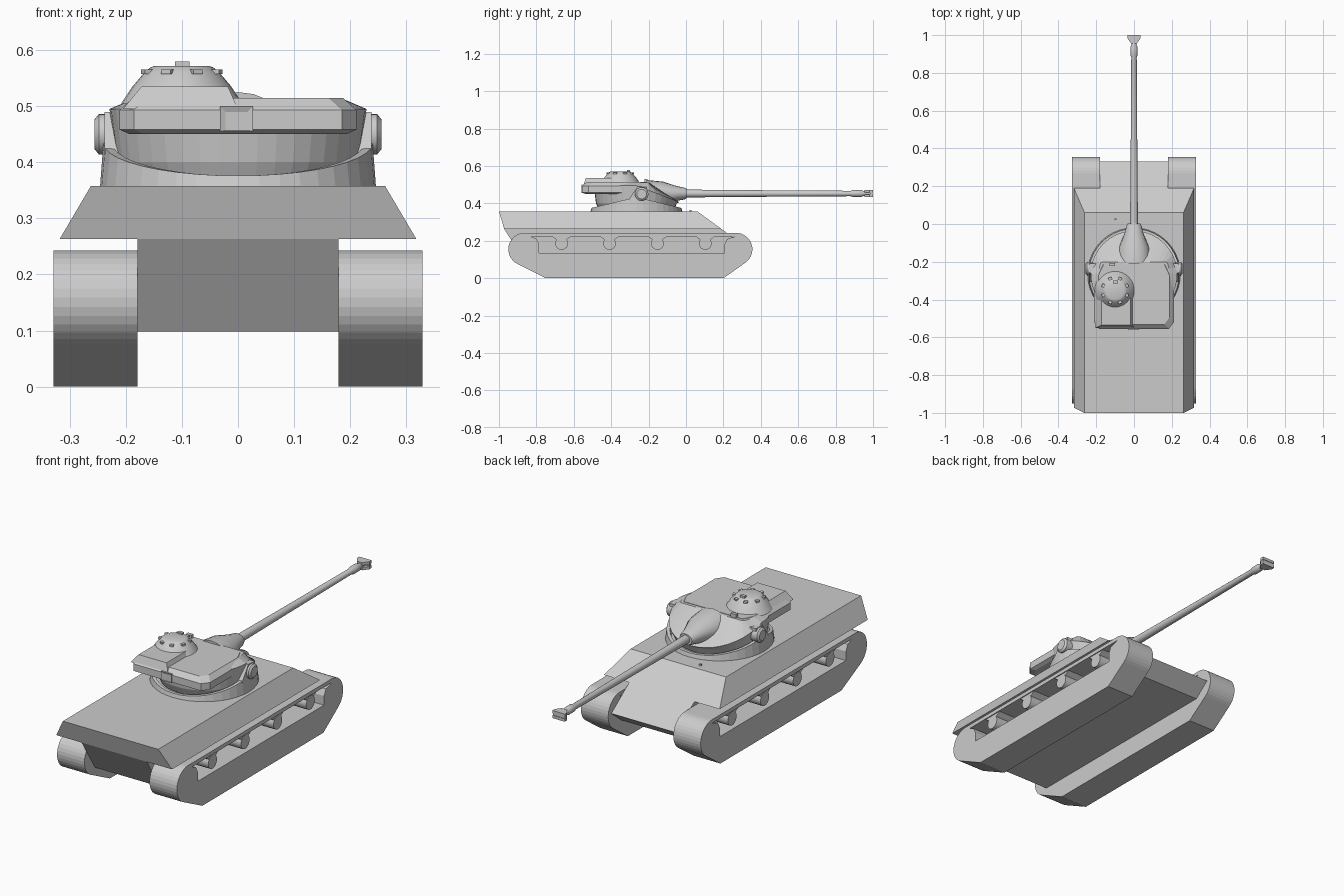
import bpy, bmesh, math
from math import sin, cos, radians, pi

if "Cube" in bpy.data.objects:
    bpy.data.objects.remove(bpy.data.objects["Cube"])


def loft(name, rings, caps=True, smooth=False):
    """Skin a stack of equal-length point rings."""
    bm = bmesh.new()
    vs = [[bm.verts.new(p) for p in r] for r in rings]
    n = len(vs[0])
    for a, b in zip(vs, vs[1:]):
        for i in range(n):
            bm.faces.new((a[i], a[(i + 1) % n], b[(i + 1) % n], b[i]))
    if caps:
        bm.faces.new(vs[0])
        bm.faces.new(vs[-1])
    bmesh.ops.recalc_face_normals(bm, faces=bm.faces[:])
    me = bpy.data.meshes.new(name)
    bm.to_mesh(me)
    bm.free()
    ob = bpy.data.objects.new(name, me)
    bpy.context.collection.objects.link(ob)
    if smooth:
        bpy.ops.object.select_all(action='DESELECT')
        ob.select_set(True)
        bpy.context.view_layer.objects.active = ob
        bpy.ops.object.shade_smooth_by_angle(angle=radians(35))
    return ob


def prism_x(name, pts, x0, x1):
    """Extrude a (y, z) profile along x."""
    return loft(name, [[(x, y, z) for y, z in pts] for x in (x0, x1)])


def rect(x0, x1, y0, y1, z):
    return [(x0, y0, z), (x1, y0, z), (x1, y1, z), (x0, y1, z)]


def box(name, x0, x1, y0, y1, z0, z1):
    return loft(name, [rect(x0, x1, y0, y1, z0), rect(x0, x1, y0, y1, z1)])


def arc(cy, cz, r, a0, a1, n):
    return [(cy + r * cos(radians(a0 + (a1 - a0) * i / n)),
             cz + r * sin(radians(a0 + (a1 - a0) * i / n))) for i in range(n + 1)]


def circle(cx, cy, r, z, n=32):
    """Horizontal ring; z may be a function of the sine of the angle."""
    f = z if callable(z) else (lambda s: z)
    return [(cx + r * cos(2 * pi * i / n), cy + r * sin(2 * pi * i / n),
             f(sin(2 * pi * i / n))) for i in range(n)]


def lathe_y(name, prof, zc, sz=1.0, n=20):
    """Turn a (y, radius) profile around a y-axis at height zc."""
    return loft(name, [[(r * cos(2 * pi * i / n), y, zc + sz * r * sin(2 * pi * i / n))
                        for i in range(n)] for y, r in prof], smooth=True)


# Hull: overhanging upper box with sloped sides, narrow lower tub
loft("upper_hull", [rect(-.262, .262, -1, .06, .358),
                    rect(-.318, .318, -.972, .19, .263)])
prism_x("lower_hull", [(-.972, .263), (-.865, .098), (.25, .098), (.33, .162), (.19, .263)],
        -.179, .179)
box("deck_stud", -.103, -.093, .02, .03, .355, .366)

# Tracks with an open slot, top run and return rollers
TRACK = (arc(.267, .155, .088, 90, -54.8, 14) + [(.2, 0), (-.75, 0)]
         + arc(-.862, .155, .088, 243.2, 90, 14)
         + [(-.83, .243), (-.83, .224), (-.8, .21), (-.785, .18), (-.785, .135),
            (.205, .135), (.205, .18), (.22, .21), (.267, .224)])
for s, side in ((-1, "left"), (1, "right")):
    a, b = s * .179, s * .329
    prism_x(f"{side}_track", TRACK, a, b)
    box(f"{side}_track_top_run", min(a, b), max(a, b), -.83, .267, .224, .243)
    for k in range(4):
        y = -.665 + .256 * k
        prism_x(f"{side}_roller_{k + 1}", arc(y, .186, .034, 0, 345, 23), a, s * .326)
        prism_x(f"{side}_roller_bracket_{k + 1}",
                [(y - .055, .226), (y - .025, .205), (y + .025, .205), (y + .055, .226)],
                a, s * .324)

# Turret collar: ring cut low at front and rear, high at the trunnions
CY = -.265


def rim(s):
    return .376 + .058 * (1 - abs(s))


loft("turret_collar", [circle(0, CY, .246, .355, 40), circle(0, CY, .24, rim, 40),
                       circle(0, CY, .224, rim, 40), circle(0, CY, .22, .356, 40)])


# Rocking drum with sloped curved front running up to the roof edge
def shoulder(s):
    return .495 - .088 * max(s, 0)


roof = [(x, min(y, -.2), z) for x, y, z in circle(0, CY, .187, .513, 40)]
loft("turret_drum", [circle(0, CY, .2, .365, 40), circle(0, CY, .216, .4, 40),
                     circle(0, CY, .229, shoulder, 40), roof])


# Rear bustle
def bustle_ring(d, z):
    half = [(.185, -.555), (.211, -.52), (.211, -.27), (.185, -.215)]
    r = [(x - d, y + (d if y < -.4 else 0), z) for x, y in half]
    return r + [(-x, y, z) for x, y, z in reversed(r)]


loft("turret_bustle", [bustle_ring(.018, .45), bustle_ring(0, .458),
                       bustle_ring(0, .493), bustle_ring(.024, .515)])
loft("bustle_hatch_frame", [
    [(-.032, -.553, .455), (.027, -.553, .455), (.027, -.553, .5), (-.032, -.553, .5)],
    [(-.032, -.56, .455), (.027, -.56, .455), (.027, -.56, .5), (-.032, -.56, .5)],
    [(-.022, -.556, .457), (.017, -.556, .457), (.017, -.556, .49), (-.022, -.556, .49)]])

# Raised roof step under the cupola
loft("roof_step", [rect(-.205, .0, -.55, -.3, .495), rect(-.172, -.018, -.535, -.34, .535)])

# Commander's cupola with vision blocks
PX, PY = -.1, -.352
loft("cupola", [circle(PX, PY, .108, .505), circle(PX, PY, .088, .535),
                circle(PX, PY, .066, .561), circle(PX, PY, .056, .569),
                circle(PX, PY, .048, .572)], smooth=True)
for k in range(8):
    a = 2 * pi * (k + .5) / 8
    ob = box(f"vision_block_{k + 1}", -.008, .008, -.009, .009, -.004, .004)
    ob.location = (PX + .067 * cos(a), PY + .067 * sin(a), .561)
    ob.rotation_euler.z = a
box("cupola_sight", -.112, -.086, -.315, -.3, .568, .58)
box("roof_periscope", -.13, -.1, -.222, -.206, .51, .53)

# Trunnion ears on both sides
for s, side in ((-1, "left"), (1, "right")):
    loft(f"{side}_trunnion", [[(s * x, y, z) for y, z in arc(-.237, .45, r, 0, 345, 23)]
                              for x, r in ((.2, .036), (.248, .036), (.256, .026))], smooth=True)
    prism_x(f"{side}_trunnion_arm", [(-.31, .415), (-.27, .41), (-.21, .435), (-.21, .488),
                                     (-.26, .49)], s * .2, s * .238)

# Mantlet, barrel and flared muzzle brake
GZ = .453
lathe_y("mantlet", [(-.21, .09), (-.125, .08), (-.045, .048), (-.01, .04), (.002, .034)],
        GZ, .8)
lathe_y("gun_barrel", [(-.02, .021), (.4, .0175), (.88, .0145), (.895, .019), (.935, .019),
                       (.95, .013), (.995, .012)], GZ)
for z, part in ((GZ - .012, "lower"), (GZ + .012, "upper")):
    pts = [(-.014, .955), (-.034, .982), (-.034, 1), (.034, 1), (.034, .982), (.014, .955)]
    loft(f"muzzle_brake_{part}", [[(x, y, z + d) for x, y in pts] for d in (-.007, .007)])
for x in (-.016, .016):
    box("muzzle_baffle", x - .016, x + .016, .983, .997, GZ - .016, GZ + .016)
